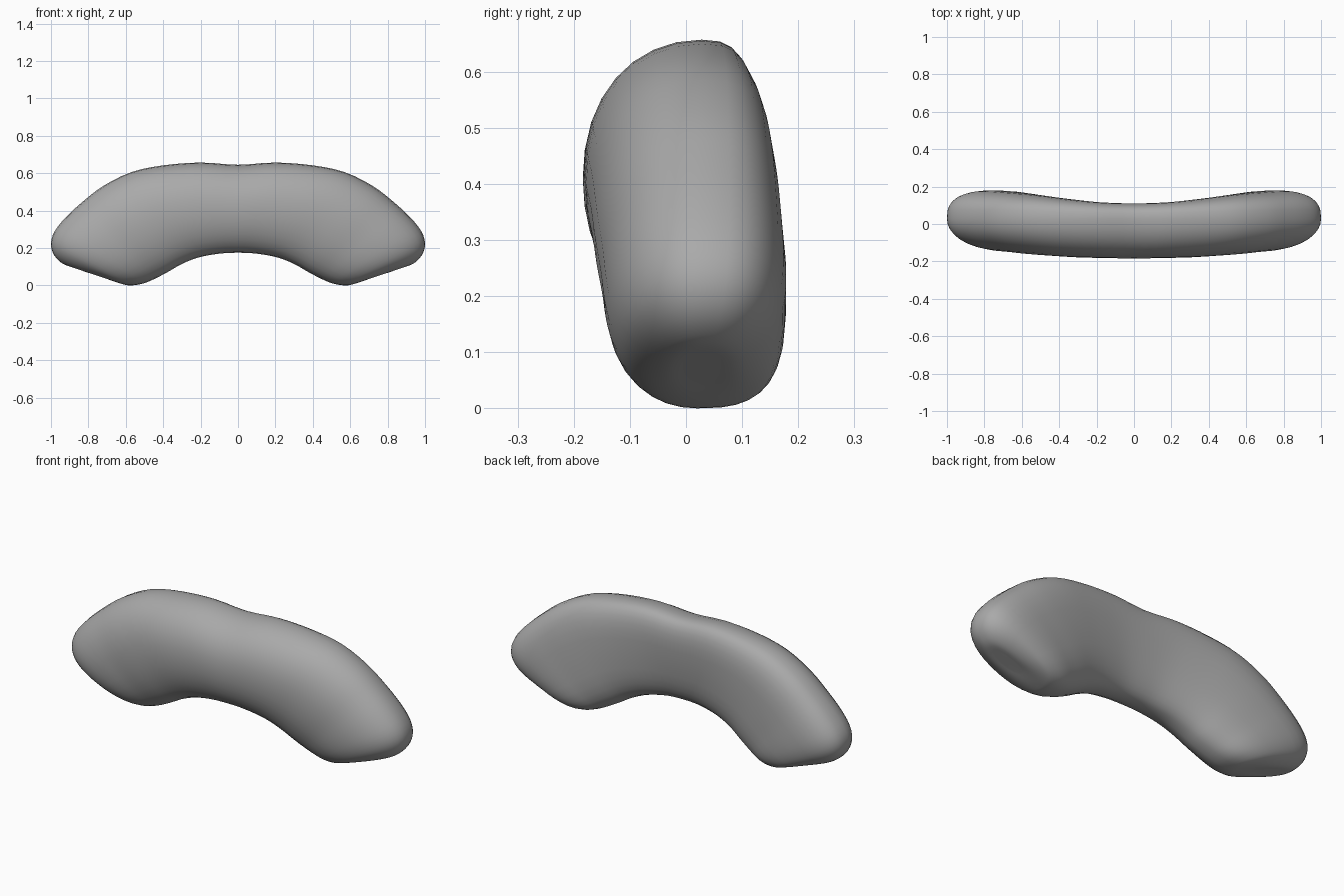
import bpy, bmesh, math

if "Cube" in bpy.data.objects:
    bpy.data.objects.remove(bpy.data.objects["Cube"])

# Stations from the middle to the right tip:
# outer x, outer z, inner x, inner z, front y, back y, inner-edge y
STATIONS = [
    (0.00, 0.645, 0.00, 0.175, -0.184, 0.130, -0.03),
    (0.20, 0.657, 0.10, 0.170, -0.182, 0.136, -0.03),
    (0.40, 0.642, 0.21, 0.150, -0.178, 0.152, -0.025),
    (0.57, 0.606, 0.30, 0.115, -0.170, 0.169, -0.02),
    (0.72, 0.532, 0.37, 0.075, -0.162, 0.180, -0.01),
    (0.83, 0.448, 0.43, 0.043, -0.152, 0.185, 0.00),
    (0.92, 0.365, 0.48, 0.020, -0.145, 0.187, 0.01),
    (0.98, 0.290, 0.525, 0.006, -0.133, 0.182, 0.015),
    (1.00, 0.225, 0.58, 0.000, -0.110, 0.164, 0.02),
    (0.985, 0.165, 0.62, 0.008, -0.076, 0.134, 0.022),
    (0.94, 0.118, 0.67, 0.024, -0.036, 0.095, 0.025),
    (0.88, 0.095, 0.73, 0.046, 0.00, 0.058, 0.027),
]
SIDES = 32
STEPS = 3
OUTER_Y = 0.028


def power(v, p):
    return math.copysign(abs(v) ** p, v)


def blend(a, b, c, d, t):
    # Smooth curve from b to c
    return 0.5 * (2 * b + (c - a) * t + (2 * a - 5 * b + 4 * c - d) * t * t
                  + (3 * b - a - 3 * c + d) * t ** 3)


def ring(bm, s):
    # Cross-section: round at the front, squarer at the back
    ox, oz, ix, iz, y0, y1, iy = s
    verts = []
    for k in range(SIDES):
        a = 2 * math.pi * k / SIDES
        back = math.sin(a) > 0
        p = 2 / 2.8 if back else 2 / 2.1
        t = 0.5 + 0.5 * power(math.cos(a), p)
        h = abs(math.sin(a)) ** p
        c = iy + (OUTER_Y - iy) * t
        y = c + (y1 - OUTER_Y) * h if back else c + (y0 - c) * h
        verts.append(bm.verts.new((ix + (ox - ix) * t, y, iz + (oz - iz) * t)))
    return verts


# Mirror the stations and interpolate between them
path = [(-s[0], s[1], -s[2]) + s[3:] for s in STATIONS[:0:-1]] + STATIONS
sections = []
last = len(path) - 1
for i in range(last):
    four = [path[max(0, min(last, i + d))] for d in (-1, 0, 1, 2)]
    for q in range(STEPS):
        sections.append([blend(*v, q / STEPS) for v in zip(*four)])
sections.append(path[-1])

# Curved cushion: lofted rings with closed tips
bm = bmesh.new()
rings = [ring(bm, s) for s in sections]
for a, b in zip(rings, rings[1:]):
    for k in range(SIDES):
        m = (k + 1) % SIDES
        bm.faces.new((a[k], a[m], b[m], b[k]))
for r, side in ((rings[0], -1), (rings[-1], 1)):
    tip = bm.verts.new((side * 0.805, 0.028, 0.069))
    for k in range(SIDES):
        bm.faces.new((r[k], r[(k + 1) % SIDES], tip))
bmesh.ops.recalc_face_normals(bm, faces=bm.faces)
for f in bm.faces:
    f.smooth = True

mesh = bpy.data.meshes.new("curved_cushion")
bm.to_mesh(mesh)
bm.free()
cushion = bpy.data.objects.new("curved_cushion", mesh)
bpy.context.collection.objects.link(cushion)

# Dark grey fabric
fabric = bpy.data.materials.new("grey_fabric")
fabric.diffuse_color = (0.4, 0.4, 0.4, 1)
fabric.use_nodes = True
fabric.node_tree.nodes["Principled BSDF"].inputs["Base Color"].default_value = fabric.diffuse_color
mesh.materials.append(fabric)
